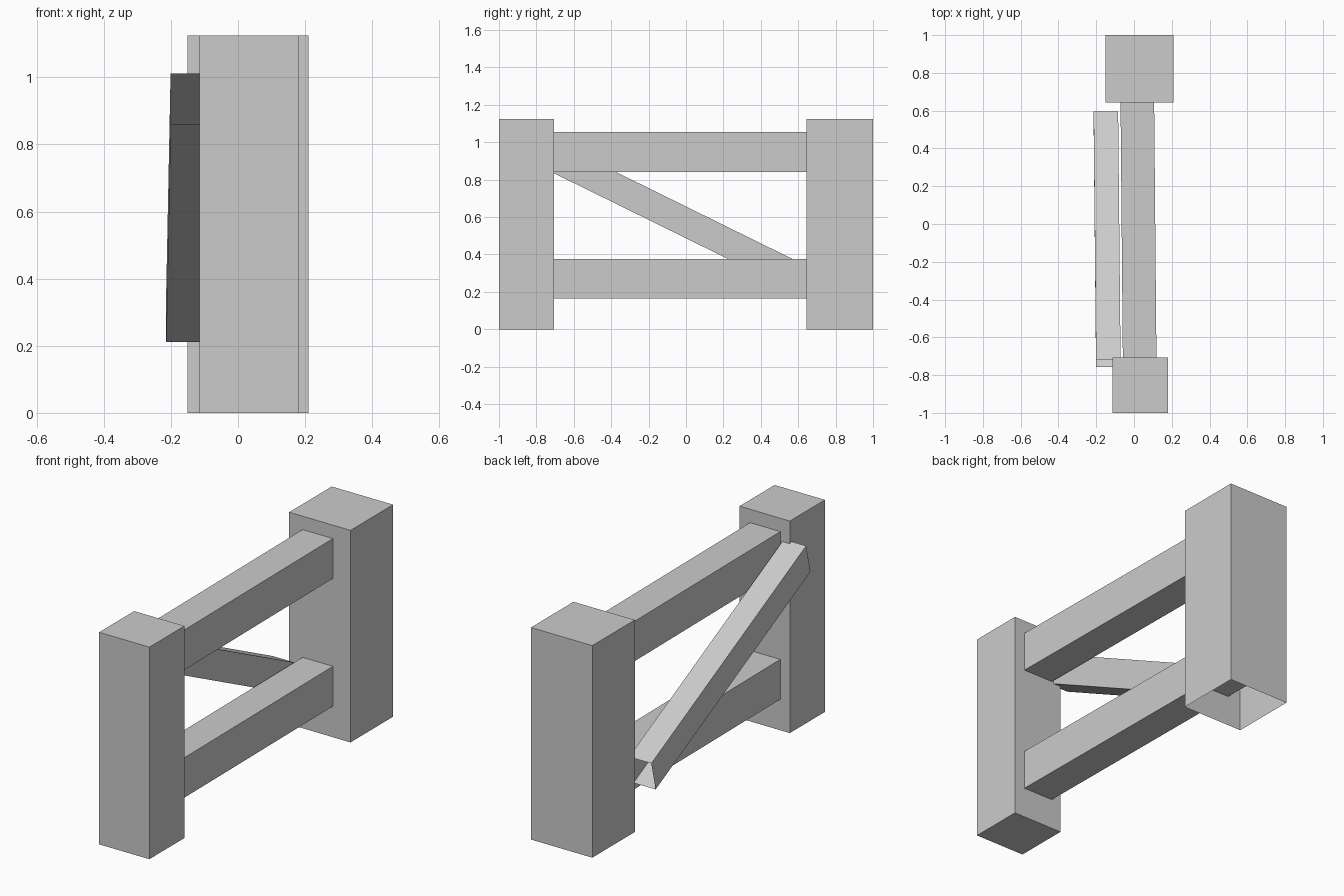
import bpy
import bmesh
from mathutils import Vector

if "Cube" in bpy.data.objects:
    bpy.data.objects.remove(bpy.data.objects["Cube"])


def finish(name, bm):
    bmesh.ops.recalc_face_normals(bm, faces=bm.faces[:])
    mesh = bpy.data.meshes.new(name)
    bm.to_mesh(mesh)
    bm.free()
    obj = bpy.data.objects.new(name, mesh)
    bpy.context.collection.objects.link(obj)
    return obj


def post(name, x, y, height, open_bottom=False):
    """Upright box filling the x and y ranges from the ground up."""
    bm = bmesh.new()
    bmesh.ops.create_cube(bm, size=1)
    for v in bm.verts:
        v.co = (x[v.co.x > 0], y[v.co.y > 0], height if v.co.z > 0 else 0)
    if open_bottom:
        bottom = [f for f in bm.faces if all(v.co.z == 0 for v in f.verts)]
        bmesh.ops.delete(bm, geom=bottom, context='FACES_ONLY')
    return finish(name, bm)


def beam(name, start, end, width, rise):
    """Open-ended rectangular beam; rise is the bottom-to-top vector of its section."""
    bm = bmesh.new()
    half_x, half_up = Vector((width / 2, 0, 0)), Vector(rise) / 2
    rings = []
    for centre in (Vector(start), Vector(end)):
        rings.append([bm.verts.new(centre + sx * half_x + su * half_up)
                      for sx, su in ((-1, -1), (1, -1), (1, 1), (-1, 1))])
    a, b = rings
    for i in range(4):
        j = (i + 1) % 4
        bm.faces.new((a[i], a[j], b[j], b[i]))
    return finish(name, bm)


# Thick end posts
post("front_post", (-0.115, 0.18), (-1.0, -0.706), 1.125)
post("back_post", (-0.15, 0.21), (0.643, 1.0), 1.125, open_bottom=True)

# Horizontal rails, slightly skewed and let into the posts
for name, z in (("lower_rail", 0.27), ("upper_rail", 0.948)):
    beam(name, (0.031, -0.83, z), (0.016, 0.83, z), 0.178, (0, 0, 0.212))

# Diagonal brace on the left side
beam("diagonal_brace", (-0.136, -0.738, 0.935), (-0.149, 0.578, 0.287),
     0.13, (0, 0.036, 0.152))
